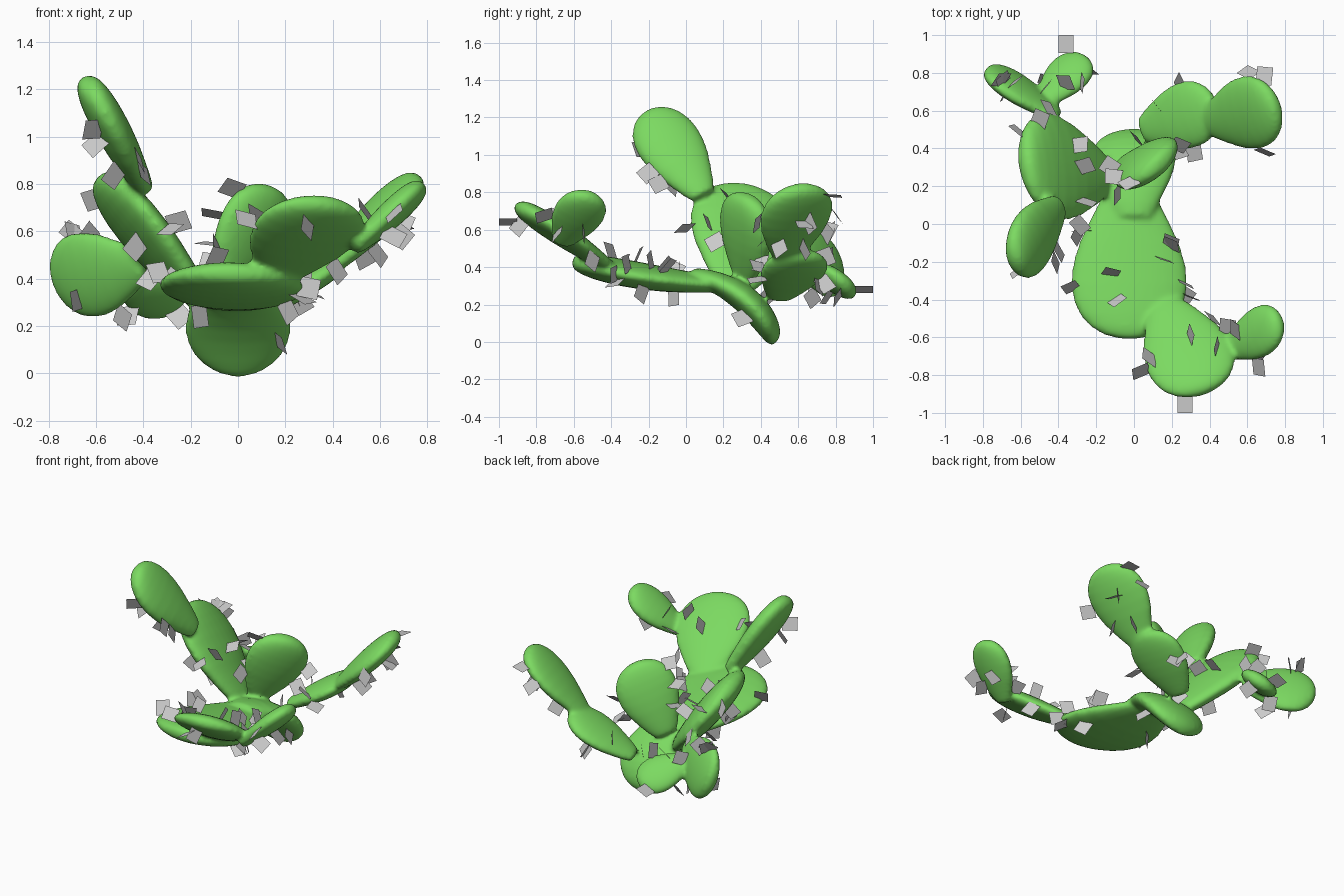
import bpy, math, random
from mathutils import Vector

if "Cube" in bpy.data.objects:
    bpy.data.objects.remove(bpy.data.objects["Cube"])

random.seed(7)
green = bpy.data.materials.new("cactus_green")
green.diffuse_color = (0.2, 0.7, 0.12, 1)
green.use_nodes = True
green.node_tree.nodes["Principled BSDF"].inputs["Base Color"].default_value = green.diffuse_color

# Outline of a pad: position along its length, relative width
PROFILE = [(-1.25, 0.0), (-1.2, 0.38), (-1.0, 0.53), (-0.75, 0.68), (-0.4, 0.87), (-0.1, 0.97),
           (0.2, 1.0), (0.45, 0.95), (0.65, 0.84), (0.82, 0.66), (0.93, 0.44), (0.985, 0.2), (1.0, 0.0)]
SEG = 28

# name: centre, half length vector, face normal, half width, half thickness, spine cards, bulge
PADS = {
    "main_pad":        ((-.025, -.25, .37), (0, -.36, .06), (.03, .17, 1), .31, .072, 13, -.015),
    "base_pad":        ((0, .285, .175), (0, .2, -.175), (0, .63, .77), .225, .075, 2, .06),
    "front_pad":       ((.28, -.68, .585), (.1, -.215, .145), (-.08, .55, .83), .24, .062, 7, 0),
    "front_tip_pad":   ((.65, -.58, .675), (.13, .07, .12), (-.68, .05, .71), .14, .058, 4, 0),
    "right_pad":       ((.26, .57, .37), (.18, .06, .11), (-.5, -.1, .85), .18, .058, 5, 0),
    "right_tip_pad":   ((.595, .585, .66), (.17, .04, .175), (-.67, -.25, .7), .2, .065, 7, 0),
    "middle_pad":      ((.055, .32, .585), (.1, .01, .2), (.6, -.75, -.29), .195, .075, 6, 0),
    "left_pad":        ((-.39, .3, .59), (-.2, .03, .24), (.757, .233, .61), .29, .082, 9, 0),
    "left_top_pad":    ((-.53, -.07, 1.03), (-.11, -.135, .205), (.87, .05, .49), .18, .075, 5, 0),
    "left_back_pad":   ((-.61, .71, .42), (-.17, .115, -.03), (.5, .8, .3), .19, .058, 6, 0),
    "left_low_pad":    ((-.36, .78, .335), (.1, .11, -.06), (-.3, .5, .8), .13, .055, 4, 0),
}


def frame(spec):
    c, a, n = (Vector(v) for v in spec[:3])
    n = (n - a * (n.dot(a) / a.length_squared)).normalized()
    return c, a, n, n.cross(a).normalized()


def surface(spec, t, w, ang):
    c, a, n, b = frame(spec)
    return (c + a * t + b * (math.cos(ang) * w * spec[3])
            + n * (math.sin(ang) * w ** 0.65 * spec[4] + spec[6] * (1 - t * t)))


def make_object(name, verts, faces, mat=None):
    me = bpy.data.meshes.new(name)
    me.from_pydata(verts, [], faces)
    ob = bpy.data.objects.new(name, me)
    bpy.context.collection.objects.link(ob)
    if mat:
        me.materials.append(mat)
        for p in me.polygons:
            p.use_smooth = True
    return ob


def make_pad(name, spec):
    inner = PROFILE[1:-1]
    verts = [surface(spec, t, w, 2 * math.pi * k / SEG) for t, w in inner for k in range(SEG)]
    faces = []
    for i in range(len(inner) - 1):
        for k in range(SEG):
            j = (k + 1) % SEG
            faces.append((i * SEG + k, i * SEG + j, (i + 1) * SEG + j, (i + 1) * SEG + k))
    base, tip = len(verts), len(verts) + 1
    verts += [surface(spec, t, 0, 0) for t in (PROFILE[0][0], 1.0)]
    last = (len(inner) - 1) * SEG
    for k in range(SEG):
        j = (k + 1) % SEG
        faces += [(base, j, k), (tip, last + k, last + j)]
    return make_object(name, verts, faces, green)


card_verts, card_faces = [], []


def add_card(p, out, side=None, size=0.095):
    # Square card standing along "out", spun at random unless a side direction is given
    side = side or out.cross(Vector([random.uniform(-1, 1) for _ in range(3)])).normalized()
    quad = [p + out * (size * u) + side * (size * v)
            for u, v in ((-.5, -.45), (.5, -.45), (.5, .45), (-.5, .45))]
    if any(abs(q.x) > .79 or abs(q.y) > 1 or not 0 < q.z < 1.25 for q in quad):
        return False
    i = len(card_verts)
    card_verts.extend(quad)
    card_faces.append((i, i + 1, i + 2, i + 3))
    return True


# Pads, with spine cards scattered over each one
pads = []
for name, spec in PADS.items():
    pads.append(make_pad(name, spec))
    c, a, n, b = frame(spec)
    count, tries = 0, 0
    while count < spec[5] and tries < 200:
        tries += 1
        t, ang = random.uniform(-.6, .85), random.uniform(0, 2 * math.pi)
        p = surface(spec, t, math.sqrt(1 - t * t), ang)
        out = (b * (math.cos(ang) / spec[3]) + n * (math.sin(ang) / spec[4])
               + a * (t / a.length_squared)).normalized()
        jitter = Vector([random.uniform(-.45, .45) for _ in range(3)])
        count += add_card(p + out * .035, (out + jitter).normalized())

# Fuse the pads into one smooth plant with soft necks
bpy.ops.object.select_all(action='DESELECT')
for ob in pads:
    ob.select_set(True)
bpy.context.view_layer.objects.active = pads[0]
bpy.ops.object.join()
plant = pads[0]
plant.name = "cactus_pads"
remesh = plant.modifiers.new("fuse", 'REMESH')
remesh.mode = 'VOXEL'
remesh.voxel_size = 0.013
remesh.use_smooth_shade = True
smooth = plant.modifiers.new("soften", 'SMOOTH')
smooth.factor = 0.5
smooth.iterations = 10

# Outermost cards at the front and back tips
add_card(Vector((.27, -.952, .64)), Vector((0, -1, 0)), Vector((.9, 0, .44)))
add_card(Vector((-.36, .952, .28)), Vector((0, 1, 0)), Vector((.9, 0, .44)))
make_object("spine_cards", card_verts, card_faces)
